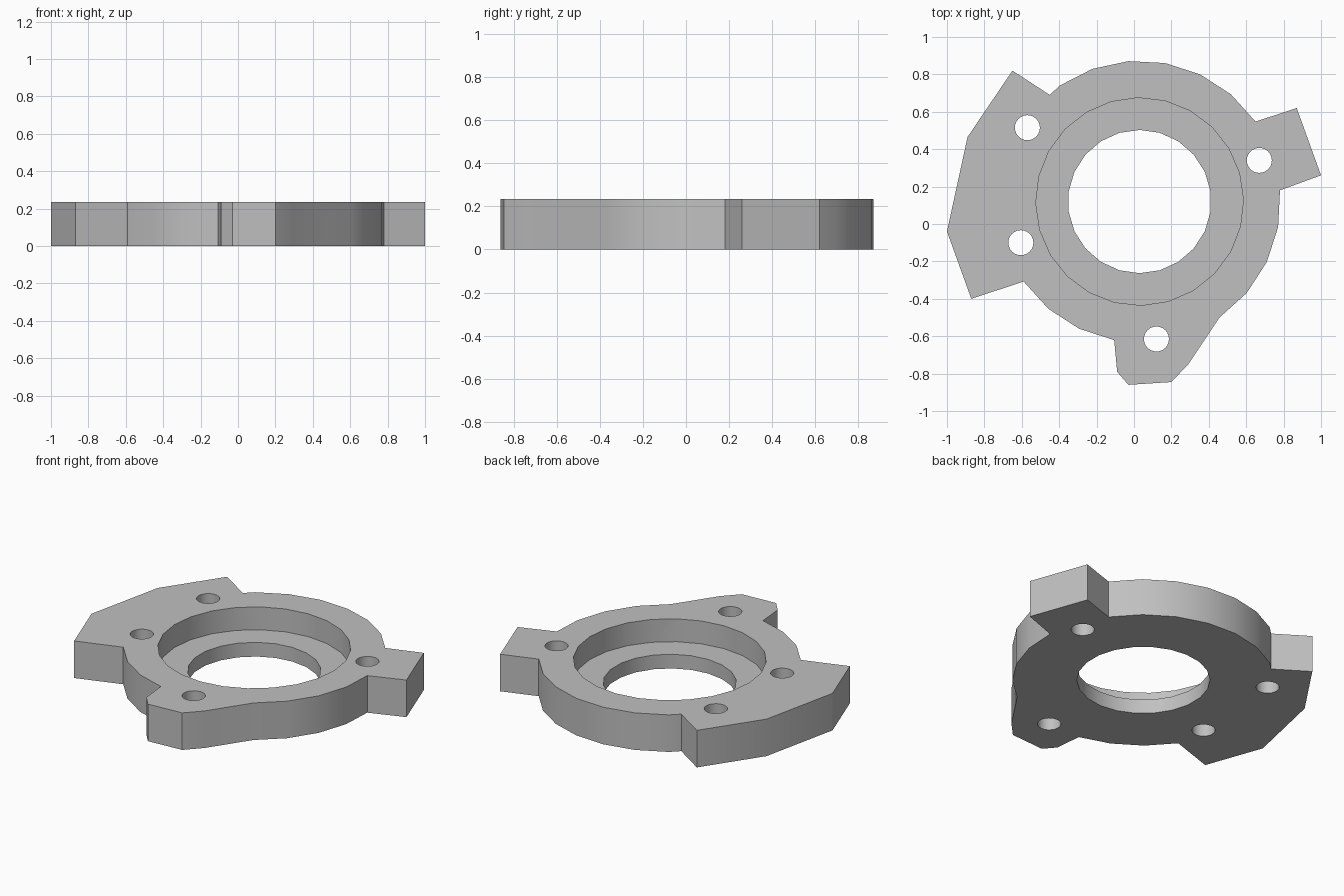
import bpy
import bmesh
from math import radians, cos, sin
from mathutils import Vector

cube = bpy.data.objects.get("Cube")
if cube:
    bpy.data.objects.remove(cube, do_unlink=True)

HEIGHT = 0.235
LEDGE = 0.09
CENTRE = Vector((0.03, 0.12))
RIM = 0.753

grey = bpy.data.materials.new("plain grey")
grey.use_nodes = True
colour = (0.53, 0.53, 0.53, 1)
grey.diffuse_color = colour
grey.node_tree.nodes["Principled BSDF"].inputs["Base Color"].default_value = colour


def arc(start, count, step=-15, radius=RIM, centre=CENTRE):
    """Points along a circular arc, angles in degrees."""
    angles = [radians(start + i * step) for i in range(count)]
    return [(centre[0] + radius * cos(a), centre[1] + radius * sin(a)) for a in angles]


def prism(name, outline, bottom, top):
    """Extrude a closed outline between two heights."""
    bm = bmesh.new()
    base = bm.faces.new([bm.verts.new((x, y, bottom)) for x, y in outline])
    grown = bmesh.ops.extrude_face_region(bm, geom=[base])["geom"]
    verts = [g for g in grown if isinstance(g, bmesh.types.BMVert)]
    bmesh.ops.translate(bm, vec=(0, 0, top - bottom), verts=verts)
    bmesh.ops.recalc_face_normals(bm, faces=bm.faces)
    mesh = bpy.data.meshes.new(name)
    bm.to_mesh(mesh)
    bm.free()
    mesh.materials.append(grey)
    obj = bpy.data.objects.new(name, mesh)
    bpy.context.collection.objects.link(obj)
    return obj


def cut(body, name, centre, radius, sides, start, bottom):
    """Cut a round hole from the top down to the given height."""
    ring = arc(start, sides, -360 / sides, radius, centre)
    cutter = prism(name, ring, bottom, HEIGHT + 0.1)
    cutter.hide_render = True
    bpy.context.view_layer.objects.active = body
    mod = body.modifiers.new(name, "BOOLEAN")
    mod.operation = "DIFFERENCE"
    mod.solver = "EXACT"
    mod.object = cutter
    bpy.ops.object.modifier_apply(modifier=mod.name)
    bpy.data.objects.remove(cutter, do_unlink=True)


# Plate outline, clockwise: round rim interrupted by three mounting lugs
outline = (
    arc(124.6, 7)
    + [(0.87, 0.62), (1, 0.26)]                                   # left lug
    + arc(4.6, 5)
    + [(0.29, -0.75), (0.2, -0.845), (-0.03, -0.86), (-0.09, -0.79)]  # front lug
    + arc(259.6, 4)
    + [(-0.87, -0.4), (-1, -0.04), (-0.89, 0.465), (-0.65, 0.82),
       (-0.45, 0.69)]                                             # wide right lug
)
plate = prism("flange_plate", outline, 0, HEIGHT)

# Stepped central opening
cut(plate, "counterbore", CENTRE, 0.555, 24, 91, LEDGE)
cut(plate, "bore", CENTRE, 0.383, 22, 90, -0.1)

# Bolt holes
for spot in [(-0.57, 0.515), (0.67, 0.34), (-0.605, -0.1), (0.12, -0.615)]:
    cut(plate, "bolt_hole", spot, 0.067, 24, 90, -0.1)

# Smooth round walls, sharp corners
bpy.ops.object.select_all(action="DESELECT")
plate.select_set(True)
bpy.context.view_layer.objects.active = plate
bpy.ops.object.shade_smooth_by_angle(angle=radians(30))
